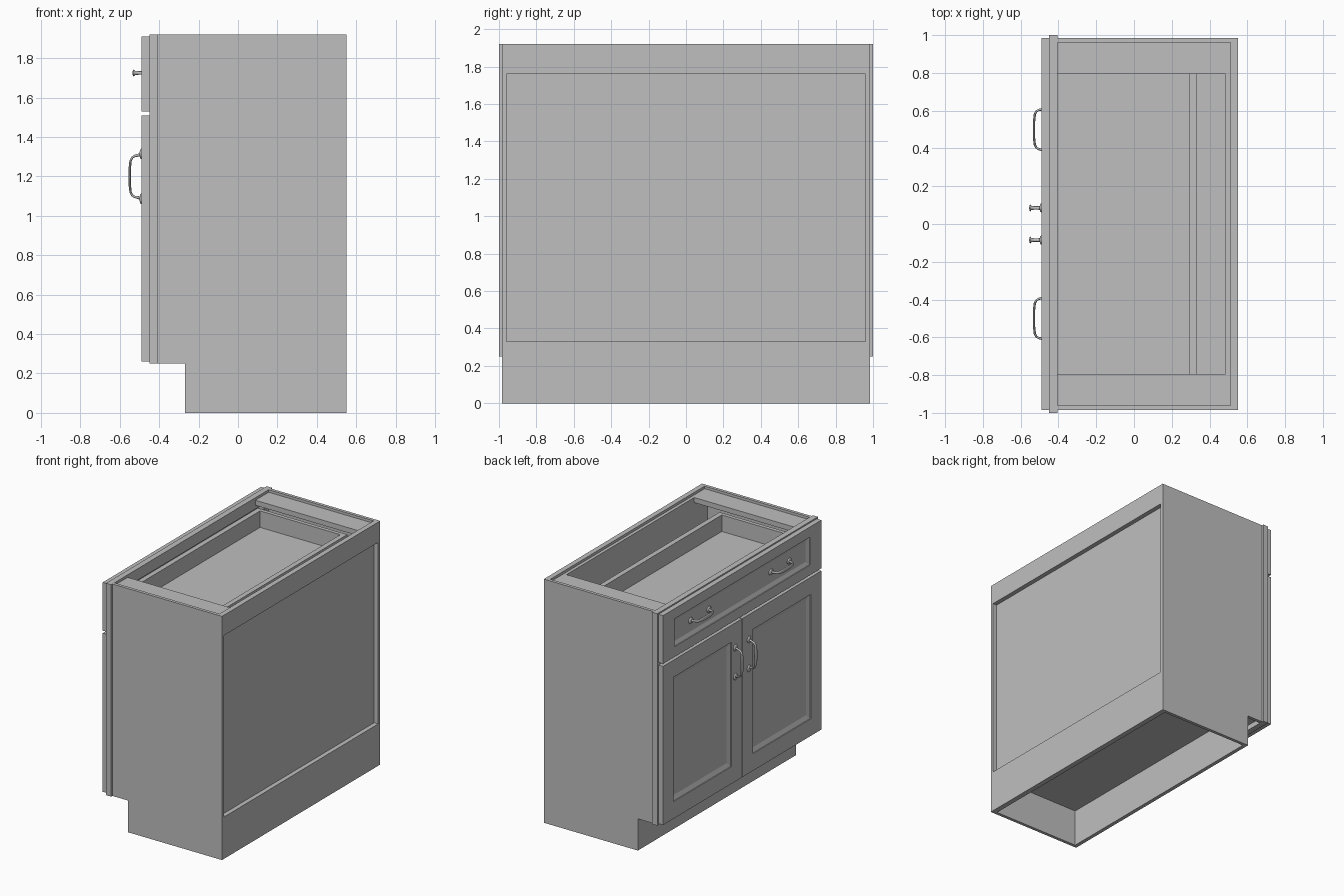
import bpy, bmesh, math
from mathutils import Vector

cube = bpy.data.objects.get("Cube")
if cube:
    bpy.data.objects.remove(cube, do_unlink=True)

grey = bpy.data.materials.new("plain_grey")
grey.use_nodes = True
COLOUR = (0.52, 0.52, 0.52, 1)
grey.diffuse_color = COLOUR
grey.node_tree.nodes["Principled BSDF"].inputs["Base Color"].default_value = COLOUR


def finish(name, bm, smooth=False):
    bmesh.ops.recalc_face_normals(bm, faces=bm.faces)
    mesh = bpy.data.meshes.new(name)
    bm.to_mesh(mesh)
    bm.free()
    mesh.materials.append(grey)
    for p in mesh.polygons:
        p.use_smooth = smooth
    ob = bpy.data.objects.new(name, mesh)
    bpy.context.collection.objects.link(ob)
    return ob


def box(name, x0, x1, y0, y1, z0, z1):
    bm = bmesh.new()
    bmesh.ops.create_cube(bm, size=1)
    for v in bm.verts:
        v.co = ((x0 + x1) / 2 + v.co.x * (x1 - x0),
                (y0 + y1) / 2 + v.co.y * (y1 - y0),
                (z0 + z1) / 2 + v.co.z * (z1 - z0))
    return finish(name, bm)


def side_panel(name, y0, y1):
    # L-shaped profile with the toe notch
    profile = [(-0.27, 0), (0.55, 0), (0.55, 1.92), (-0.41, 1.92), (-0.41, 0.25), (-0.27, 0.25)]
    bm = bmesh.new()
    face = bm.faces.new([bm.verts.new((x, y0, z)) for x, z in profile])
    out = bmesh.ops.extrude_face_region(bm, geom=[face])
    verts = [g for g in out["geom"] if isinstance(g, bmesh.types.BMVert)]
    bmesh.ops.translate(bm, verts=verts, vec=(0, y1 - y0, 0))
    return finish(name, bm)


def bridge(bm, a, b):
    n = len(a)
    for i in range(n):
        bm.faces.new((a[i], a[(i + 1) % n], b[(i + 1) % n], b[i]))


def framed_front(name, y0, y1, z0, z1, stile, rail, slope):
    # slab with a sunken panel behind a sloped moulding
    rings = [(-0.45, 0, 0), (-0.49, 0, 0), (-0.49, stile, rail), (-0.483, stile, rail),
             (-0.47, stile + slope, rail + slope)]
    bm = bmesh.new()
    loops = []
    for x, dy, dz in rings:
        loops.append([bm.verts.new((x, y, z)) for y, z in (
            (y0 + dy, z0 + dz), (y1 - dy, z0 + dz), (y1 - dy, z1 - dz), (y0 + dy, z1 - dz))])
    for a, b in zip(loops, loops[1:]):
        bridge(bm, a, b)
    bm.faces.new(loops[0])
    bm.faces.new(loops[-1])
    return finish(name, bm)


def handle(name, x, y, z, vertical):
    # place: s along the handle, w across it, d out from the front
    def place(s, w, d):
        return Vector((x - d, y + w, z + s)) if vertical else Vector((x - d, y + s, z + w))

    bm = bmesh.new()
    half = [(0.112, -0.002, 0.012, 0.010), (0.107, 0.018, 0.009, 0.007), (0.104, 0.034, 0.009, 0.006),
            (0.096, 0.047, 0.010, 0.006), (0.080, 0.055, 0.012, 0.006), (0.045, 0.059, 0.016, 0.006)]
    path = half + [(0, 0.059, 0.018, 0.006)] + [(-s, d, w, t) for s, d, w, t in reversed(half)]
    n = 12
    loops = []
    for i, (s, d, w, t) in enumerate(path):
        a, b = path[max(i - 1, 0)], path[min(i + 1, len(path) - 1)]
        ts, td = b[0] - a[0], b[1] - a[1]
        length = math.hypot(ts, td)
        ns, nd = -td / length, ts / length
        ring = []
        for k in range(n):
            ang = 2 * math.pi * k / n
            off = t * math.sin(ang)
            ring.append(bm.verts.new(place(s + ns * off, w * math.cos(ang), d + nd * off)))
        loops.append(ring)
    for a, b in zip(loops, loops[1:]):
        bridge(bm, a, b)
    bm.faces.new(loops[0])
    bm.faces.new(loops[-1])
    # leaf-shaped feet
    for end in (-1, 1):
        foot = bmesh.ops.create_uvsphere(bm, u_segments=16, v_segments=8, radius=1)["verts"]
        for v in foot:
            c = v.co.copy()
            v.co = place(end * 0.114 + c.x * 0.027, c.y * 0.024, c.z * 0.010)
    return finish(name, bm, True)


# Carcass
side_panel("left_end_panel", 0.96, 0.985)
side_panel("right_end_panel", -0.985, -0.96)
box("cabinet_floor", -0.41, 0.51, -0.96, 0.96, 0.29, 0.33)
box("toe_kick", -0.27, -0.24, -0.96, 0.96, 0, 0.29)
box("back_bottom_rail", 0.51, 0.55, -0.96, 0.96, 0, 0.33)
box("back_top_rail", 0.51, 0.55, -0.96, 0.96, 1.76, 1.92)
box("back_panel", 0.485, 0.515, -0.96, 0.96, 0.33, 1.90)
for side, s in (("left", 1), ("right", -1)):
    box(side + "_top_stretcher", -0.405, 0.51, min(s * 0.795, s * 0.96), max(s * 0.795, s * 0.96), 1.86, 1.90)

# Face frame
for side, s in (("left", 1), ("right", -1)):
    box(side + "_frame_stile", -0.45, -0.405, min(s * 0.9, s), max(s * 0.9, s), 0.25, 1.92)
for name, z0, z1 in (("top", 1.83, 1.92), ("middle", 1.47, 1.57), ("bottom", 0.25, 0.33)):
    box(name + "_frame_rail", -0.45, -0.405, -0.9, 0.9, z0, z1)

# Drawer box
box("drawer_bottom", -0.41, 0.29, -0.86, 0.86, 1.64, 1.66)
box("drawer_back", 0.29, 0.33, -0.89, 0.89, 1.61, 1.79)
box("drawer_inner_front", -0.449, -0.41, -0.89, 0.89, 1.61, 1.79)
for side, s in (("left", 1), ("right", -1)):
    box(side + "_drawer_side", -0.41, 0.29, min(s * 0.86, s * 0.89), max(s * 0.86, s * 0.89), 1.61, 1.79)

# Drawer front, doors and pulls
framed_front("drawer_front", -0.985, 0.985, 1.53, 1.91, 0.14, 0.08, 0.03)
for side, s in (("left", 1), ("right", -1)):
    y0, y1 = sorted((s * 0.003, s * 0.985))
    framed_front(side + "_door", y0, y1, 0.26, 1.51, 0.13, 0.135, 0.035)
    handle(side + "_door_handle", -0.49, s * 0.085, 1.2, True)
    handle(side + "_drawer_handle", -0.47, s * 0.5, 1.725, False)
